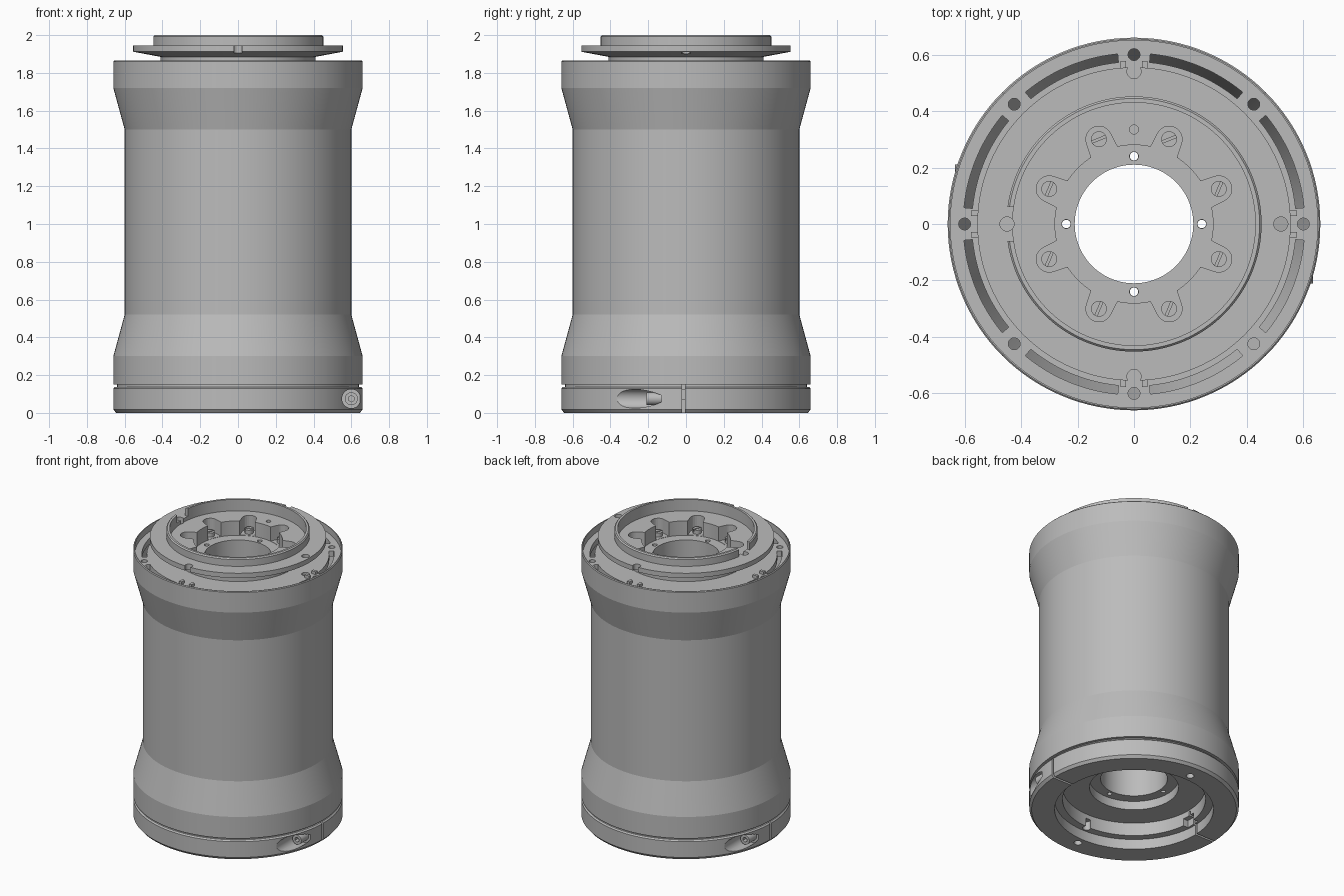
import bpy, bmesh
from math import sin, cos, pi, radians
from mathutils import Matrix, Vector

if "Cube" in bpy.data.objects:
    bpy.data.objects.remove(bpy.data.objects["Cube"])

SEG = 128
metal = bpy.data.materials.new("grey metal")
metal.use_nodes = True
GREY = (0.5, 0.5, 0.5, 1)
metal.diffuse_color = GREY
metal.node_tree.nodes["Principled BSDF"].inputs["Base Color"].default_value = GREY


def finish(name, bm):
    bmesh.ops.recalc_face_normals(bm, faces=bm.faces)
    mesh = bpy.data.meshes.new(name)
    bm.to_mesh(mesh)
    bm.free()
    mesh.materials.append(metal)
    obj = bpy.data.objects.new(name, mesh)
    bpy.context.collection.objects.link(obj)
    return obj


def lathe(name, profile):
    """Revolve a closed (radius, height) outline around z."""
    bm = bmesh.new()
    rings = [[bm.verts.new((r * cos(2 * pi * i / SEG), r * sin(2 * pi * i / SEG), z))
              for i in range(SEG)] for r, z in profile]
    for k, ring in enumerate(rings):
        nxt = rings[(k + 1) % len(rings)]
        for i in range(SEG):
            j = (i + 1) % SEG
            bm.faces.new((ring[i], ring[j], nxt[j], nxt[i]))
    return finish(name, bm)


def turn(angle):
    return Matrix.Rotation(radians(angle), 4, 'Z')


def cyl(bm, radius, x, y, z0, z1, matrix=Matrix(), sides=24):
    place = matrix @ Matrix.Translation((x, y, (z0 + z1) / 2))
    bmesh.ops.create_cone(bm, cap_ends=True, segments=sides, radius1=radius,
                          radius2=radius, depth=z1 - z0, matrix=place)


def cyl_y(bm, radius, x, z, y0, y1, matrix=Matrix(), sides=32):
    place = (matrix @ Matrix.Translation((x, (y0 + y1) / 2, z))
             @ Matrix.Rotation(pi / 2, 4, 'X'))
    bmesh.ops.create_cone(bm, cap_ends=True, segments=sides, radius1=radius,
                          radius2=radius, depth=y1 - y0, matrix=place)


def box(bm, lo, hi, matrix=Matrix()):
    lo, hi = Vector(lo), Vector(hi)
    place = matrix @ Matrix.Translation((lo + hi) / 2) @ Matrix.Diagonal((*(hi - lo), 1))
    bmesh.ops.create_cube(bm, size=1, matrix=place)


def prism(bm, outline, z0, z1, matrix=Matrix()):
    low = [bm.verts.new(matrix @ Vector((x, y, z0))) for x, y in outline]
    high = [bm.verts.new(matrix @ Vector((x, y, z1))) for x, y in outline]
    bm.faces.new(low[::-1])
    bm.faces.new(high)
    for i in range(len(low)):
        j = (i + 1) % len(low)
        bm.faces.new((low[i], low[j], high[j], high[i]))


def cut(obj, bm):
    """Subtract the solids in bm from obj and remove the cutter."""
    cutter = finish("cutter", bm)
    cutter.hide_render = True
    mod = obj.modifiers.new("cut", 'BOOLEAN')
    mod.operation = 'DIFFERENCE'
    mod.solver = 'EXACT'
    mod.object = cutter
    bpy.context.view_layer.update()
    graph = bpy.context.evaluated_depsgraph_get()
    mesh = bpy.data.meshes.new_from_object(obj.evaluated_get(graph))
    obj.modifiers.clear()
    obj.data = mesh
    bpy.data.objects.remove(cutter)


# Waisted outer shell
shell = lathe("outer_shell", [
    (0.61, 0.15), (0.66, 0.15), (0.66, 0.3), (0.6, 0.52), (0.6, 1.5), (0.66, 1.72),
    (0.66, 1.86), (0.655, 1.865), (0.65, 1.865), (0.65, 1.78), (0.625, 1.78),
    (0.625, 1.72), (0.56, 1.5), (0.56, 0.52), (0.61, 0.3)])

# Split clamp base with stepped underside
base = lathe("clamp_base", [
    (0.5, 0), (0.645, 0), (0.66, 0.018), (0.66, 0.128), (0.652, 0.137), (0.64, 0.137),
    (0.64, 0.16), (0.3, 0.28), (0.21, 0.28), (0.21, 0.22), (0.28, 0.22), (0.28, 0.16),
    (0.45, 0.16), (0.45, 0.07), (0.5, 0.07)])
pockets, slits, holes = bmesh.new(), bmesh.new(), bmesh.new()
for half in (turn(0), turn(180)):
    cyl_y(pockets, 0.05, 0.6, 0.075, -0.8, -0.13, half)
    box(slits, (0.44, -0.02, -0.1), (0.8, -0.005, 0.15), half)
    cyl(holes, 0.025, 0, 0.55, -0.1, 0.1, half)
    cyl(holes, 0.025, 0, 0.465, -0.1, 0.13, half)
    box(holes, (0.43, -0.05, 0.03), (0.485, 0.05, 0.12), half)
for k in range(4):
    cyl(holes, 0.015, 0.24, 0, 0.1, 0.5, turn(90 * k))
for cutter in (pockets, slits, holes):
    cut(base, cutter)

# Socket screws in the clamp pockets
for side, half in (("left", turn(0)), ("right", turn(180))):
    bm, socket = bmesh.new(), bmesh.new()
    cyl_y(bm, 0.034, 0.6, 0.075, -0.21, -0.12, half)
    cyl_y(socket, 0.017, 0.6, 0.075, -0.3, -0.18, half, sides=6)
    screw = finish("clamp_screw_" + side, bm)
    cut(screw, socket)

# Slotted ring plate inside the top rim
plate = lathe("ring_plate", [(0.4, 1.78), (0.652, 1.78), (0.652, 1.82), (0.4, 1.82)])
slots = bmesh.new()
steps = [radians(5.5 + 34 * i / 12) for i in range(13)]
arc = ([(0.605 * cos(a), 0.605 * sin(a)) for a in steps]
       + [(0.575 * cos(a), 0.575 * sin(a)) for a in reversed(steps)])
for k in range(8):
    prism(slots, arc, 1.7, 1.9, turn(45 * k))
    cyl(slots, 0.021, 0.6, 0, 1.7, 1.9, turn(45 * k))
cyl(slots, 0.025, 0.52, 0, 1.7, 1.9)
cut(plate, slots)

# Raised tabs on the ring plate
tabs = bmesh.new()
for k in range(4):
    for s in (-1, 1):
        box(tabs, (0.545, s * 0.038 - 0.01, 1.81), (0.578, s * 0.038 + 0.01, 1.84), turn(90 * k))
finish("plate_tabs", tabs)

# Central tube with top flange and cup
core = lathe("core_and_flange", [
    (0.21, 0.25), (0.27, 0.25), (0.27, 1.7), (0.41, 1.74), (0.41, 1.885), (0.555, 1.912),
    (0.555, 1.945), (0.452, 1.945), (0.452, 1.992), (0.445, 2), (0.43, 2), (0.43, 1.92),
    (0.28, 1.92), (0.28, 1.82), (0.21, 1.82)])
lobes, notch, holes = bmesh.new(), bmesh.new(), bmesh.new()
half_round = [radians(-90 + 15 * i) for i in range(13)]
lobe = [(0.25, 0.052)] + [(0.25, -0.052)] + \
       [(0.325 + 0.046 * cos(a), 0.046 * sin(a)) for a in half_round]
for k in range(8):
    prism(lobes, lobe, 1.822, 1.97, turn(22.5 + 45 * k))
box(notch, (-0.47, -0.06, 1.9452), (-0.4, 0.06, 2.1))
for k in range(4):
    cyl(holes, 0.016, 0.24, 0, 0.1, 1.9, turn(90 * k))
for s in (-1, 1):
    cyl(holes, 0.025, 0, s * 0.54, 1.8, 2.1)
cyl(holes, 0.025, 0.52, 0, 1.8, 2.1)
cyl(holes, 0.025, -0.45, 0, 1.9, 2.1)
cyl(holes, 0.016, 0, 0.335, 1.86, 2.1)
for cutter in (lobes, notch, holes):
    cut(core, cutter)

# Slotted screws in the lobes
heads, grooves = bmesh.new(), bmesh.new()
for k in range(8):
    a = radians(22.5 + 45 * k)
    x, y = 0.325 * cos(a), 0.325 * sin(a)
    cyl(heads, 0.028, x, y, 1.81, 1.85)
    spin = Matrix.Translation((x, y, 0)) @ turn(22 if k in (1, 2) else 67)
    box(grooves, (-0.04, -0.004, 1.835), (0.04, 0.004, 1.9), spin)
screws = finish("flange_screws", heads)
cut(screws, grooves)

# Smooth round walls, crisp edges
bpy.ops.object.select_all(action='DESELECT')
for obj in bpy.context.collection.objects:
    if obj.type == 'MESH' and metal.name in obj.data.materials:
        obj.select_set(True)
        bpy.context.view_layer.objects.active = obj
bpy.ops.object.shade_smooth_by_angle(angle=radians(12))
